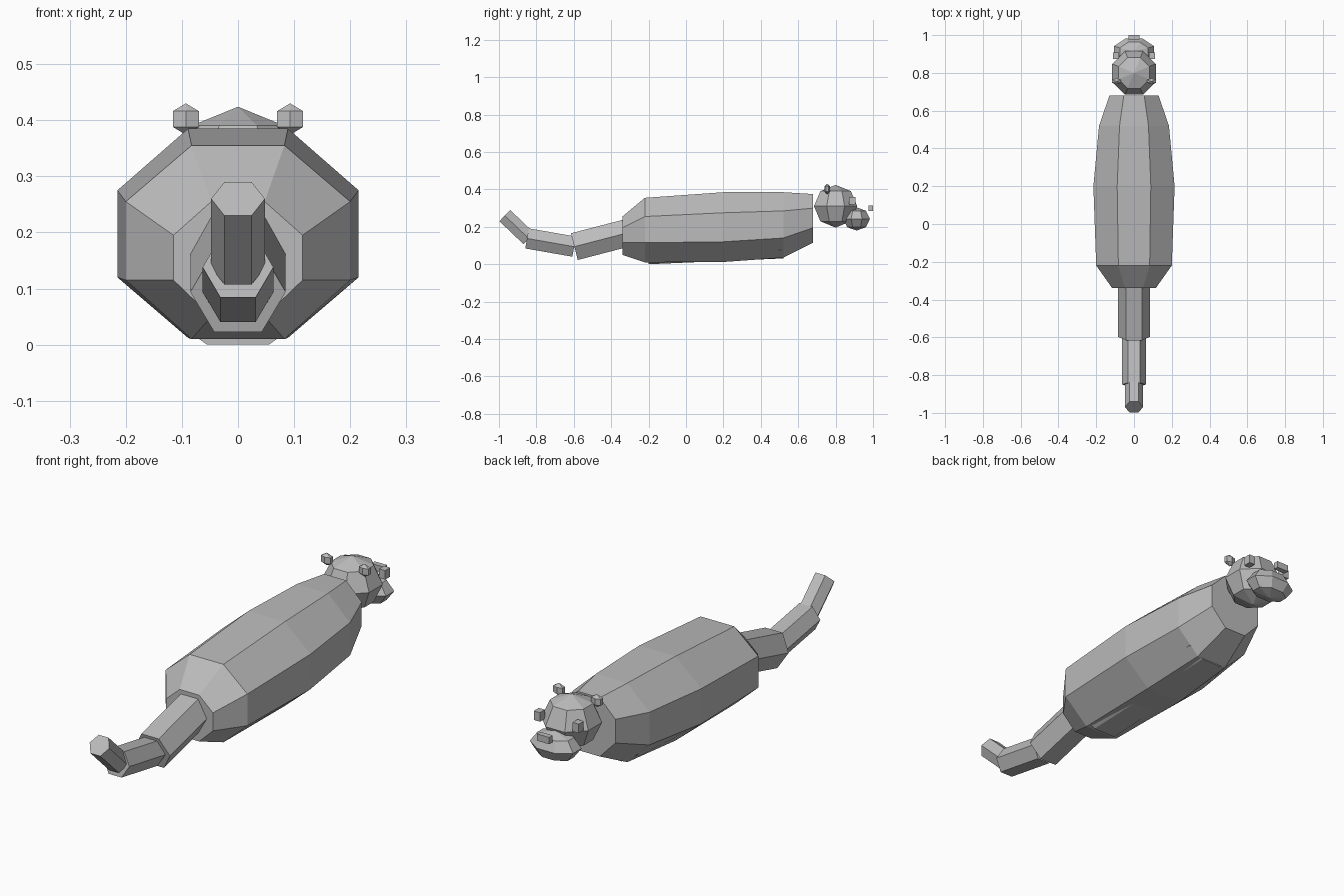
import bpy
import bmesh
from math import sin, cos, pi
from mathutils import Vector

cube = bpy.data.objects.get("Cube")
if cube:
    bpy.data.objects.remove(cube, do_unlink=True)

GREY = (0.5, 0.5, 0.5, 1)
fur = bpy.data.materials.new("grey fur")
fur.use_nodes = True
fur.diffuse_color = GREY
fur.node_tree.nodes["Principled BSDF"].inputs["Base Color"].default_value = GREY


def finish(name, bm):
    bmesh.ops.remove_doubles(bm, verts=bm.verts[:], dist=0.0001)
    bmesh.ops.recalc_face_normals(bm, faces=bm.faces[:])
    mesh = bpy.data.meshes.new(name)
    bm.to_mesh(mesh)
    bm.free()
    mesh.materials.append(fur)
    obj = bpy.data.objects.new(name, mesh)
    bpy.context.collection.objects.link(obj)
    return obj


def loft(name, rings, capped=True):
    """Skin a list of equal-length rings of points."""
    bm = bmesh.new()
    loops = [[bm.verts.new(p) for p in ring] for ring in rings]
    for a, b in zip(loops, loops[1:]):
        for i in range(len(a)):
            j = (i + 1) % len(a)
            bm.faces.new((a[i], a[j], b[j], b[i]))
    if capped:
        bm.faces.new(loops[0])
        bm.faces.new(loops[-1])
    return finish(name, bm)


def section(y, w, bottom, low, high, top):
    """Eight-sided upright cross-section of half width w."""
    half = [(w * 0.414, bottom), (w, low), (w, high), (w * 0.414, top)]
    return [(x, y, z) for x, z in half] + [(-x, y, z) for x, z in reversed(half)]


def tube(name, start, end, radius):
    """Six-sided prism between two (y, z) points."""
    a, b = Vector((0, *start)), Vector((0, *end))
    side = Vector((1, 0, 0))
    up = side.cross(b - a).normalized()
    turns = [k * pi / 3 for k in range(6)]
    return loft(name, [[c + radius * (cos(t) * side + sin(t) * up) for t in turns]
                       for c in (a, b)])


def ball(name, centre, size, sides, rows, turn):
    """Faceted ball with poles up and down."""
    rings = []
    for r in range(rows + 1):
        lat = pi * r / rows
        rings.append([(centre[0] + size[0] * sin(lat) * cos(turn + 2 * pi * k / sides),
                       centre[1] + size[1] * sin(lat) * sin(turn + 2 * pi * k / sides),
                       centre[2] + size[2] * cos(lat)) for k in range(sides)])
    return loft(name, rings, capped=False)


def box(name, centre, size):
    bm = bmesh.new()
    bmesh.ops.create_cube(bm, size=1)
    for v in bm.verts:
        v.co = [c + s * p for c, s, p in zip(centre, size, v.co)]
    return finish(name, bm)


# Body and the belly that just breaks through its underside
loft("body", [
    section(-0.34, 0.115, 0.05, 0.115, 0.195, 0.255),
    section(-0.22, 0.2, 0.01, 0.115, 0.255, 0.355),
    section(0.2, 0.215, 0.012, 0.12, 0.275, 0.385),
    section(0.52, 0.185, 0.035, 0.14, 0.285, 0.385),
    section(0.68, 0.13, 0.115, 0.195, 0.3, 0.375)])
loft("belly", [
    section(-0.2, 0.133, 0, 0.055, 0.133, 0.188),
    section(0.52, 0.12, 0.031, 0.075, 0.13, 0.17)])

# Tail in three tapering segments, curling up at the tip
tube("tail_base", (-0.597, 0.094), (-0.3, 0.171), 0.085)
tube("tail_middle", (-0.85, 0.138), (-0.598, 0.094), 0.063)
tube("tail_tip", (-0.969, 0.26), (-0.84, 0.137), 0.048)

# Head and muzzle
ball("head", (0, 0.8, 0.31), (0.125, 0.125, 0.114), 8, 4, pi / 8)
ball("muzzle", (0, 0.912, 0.242), (0.115, 0.077, 0.062), 8, 4, pi / 8)
box("nose", (0, 0.988, 0.3), (0.06, 0.024, 0.03))

# Ears and eyes on both sides
for side, x in (("left", 1), ("right", -1)):
    ball(side + "_ear", (x * 0.093, 0.755, 0.402), (0.031, 0.018, 0.028), 6, 3, pi / 6)
    box(side + "_eye", (x * 0.095, 0.89, 0.34), (0.03, 0.035, 0.04))
